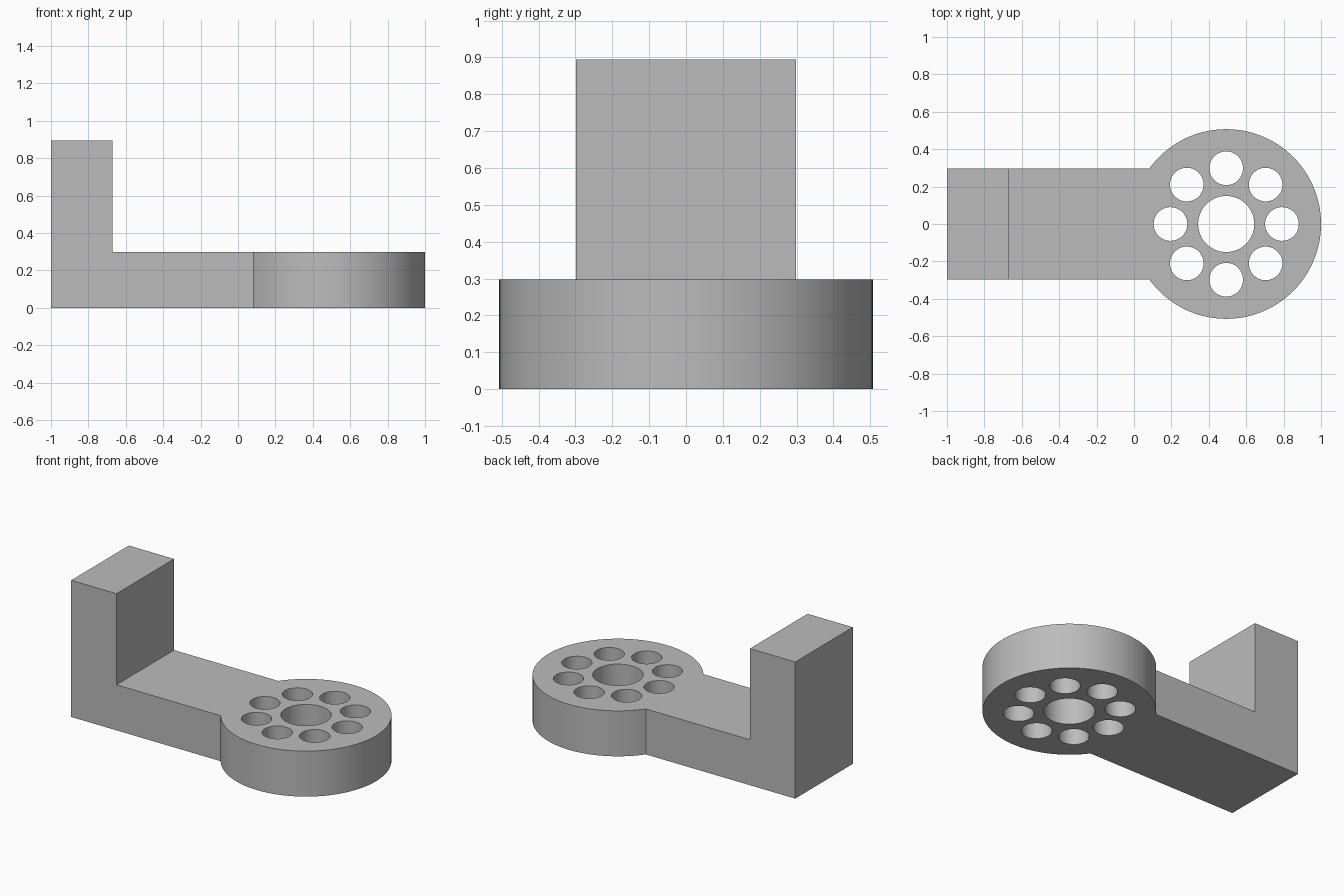
import bpy
import bmesh
from math import cos, sin, tau
from mathutils import Matrix, Vector

cube = bpy.data.objects.get("Cube")
if cube:
    bpy.data.objects.remove(cube, do_unlink=True)

THICK, HALF_WIDTH, POST_TOP = 0.298, 0.298, 0.895
DISC_X, DISC_R = 0.493, 0.507
HUB_R, HOLE_R, RING_R, HOLES = 0.15, 0.09, 0.298, 8

grey = bpy.data.materials.new("plain grey")
grey.use_nodes = True
colour = (0.5, 0.5, 0.5, 1)
grey.diffuse_color = colour
grey.node_tree.nodes["Principled BSDF"].inputs["Base Color"].default_value = colour


def make_object(name, bm):
    bmesh.ops.recalc_face_normals(bm, faces=bm.faces)
    mesh = bpy.data.meshes.new(name)
    bm.to_mesh(mesh)
    bm.free()
    mesh.materials.append(grey)
    obj = bpy.data.objects.new(name, mesh)
    bpy.context.collection.objects.link(obj)
    return obj


def add_cylinder(bm, x, y, radius, z0, z1, sides):
    bmesh.ops.create_cone(bm, cap_ends=True, segments=sides, radius1=radius,
                          radius2=radius, depth=z1 - z0,
                          matrix=Matrix.Translation((x, y, (z0 + z1) / 2)))


def apply_boolean(target, tool, operation):
    mod = target.modifiers.new(operation.lower(), 'BOOLEAN')
    mod.operation, mod.solver, mod.object = operation, 'EXACT', tool
    bpy.context.view_layer.objects.active = target
    bpy.ops.object.modifier_apply(modifier=mod.name)
    bpy.data.objects.remove(tool, do_unlink=True)


# L-shaped arm and post, extruded from its side profile
bm = bmesh.new()
profile = [(-1, 0), (DISC_X, 0), (DISC_X, THICK), (-0.672, THICK),
           (-0.672, POST_TOP), (-1, POST_TOP)]
side = bm.faces.new([bm.verts.new((x, -HALF_WIDTH, z)) for x, z in profile])
extruded = bmesh.ops.extrude_face_region(bm, geom=[side], use_keep_orig=True)
bmesh.ops.translate(bm, vec=Vector((0, 2 * HALF_WIDTH, 0)),
                    verts=[v for v in extruded["geom"] if isinstance(v, bmesh.types.BMVert)])
bracket = make_object("bracket", bm)

# Round plate at the end of the arm
bm = bmesh.new()
add_cylinder(bm, DISC_X, 0, DISC_R, 0, THICK, 128)
apply_boolean(bracket, make_object("round_plate", bm), 'UNION')

# Centre bore and ring of smaller holes
bm = bmesh.new()
add_cylinder(bm, DISC_X, 0, HUB_R, -0.1, THICK + 0.1, 64)
for i in range(HOLES):
    a = tau * i / HOLES
    add_cylinder(bm, DISC_X + RING_R * cos(a), RING_R * sin(a), HOLE_R,
                 -0.1, THICK + 0.1, 48)
apply_boolean(bracket, make_object("hole_cutter", bm), 'DIFFERENCE')

# Smooth round walls with crisp edges
bpy.ops.object.select_all(action='DESELECT')
bracket.select_set(True)
bpy.context.view_layer.objects.active = bracket
bpy.ops.object.shade_smooth_by_angle(angle=0.5)
